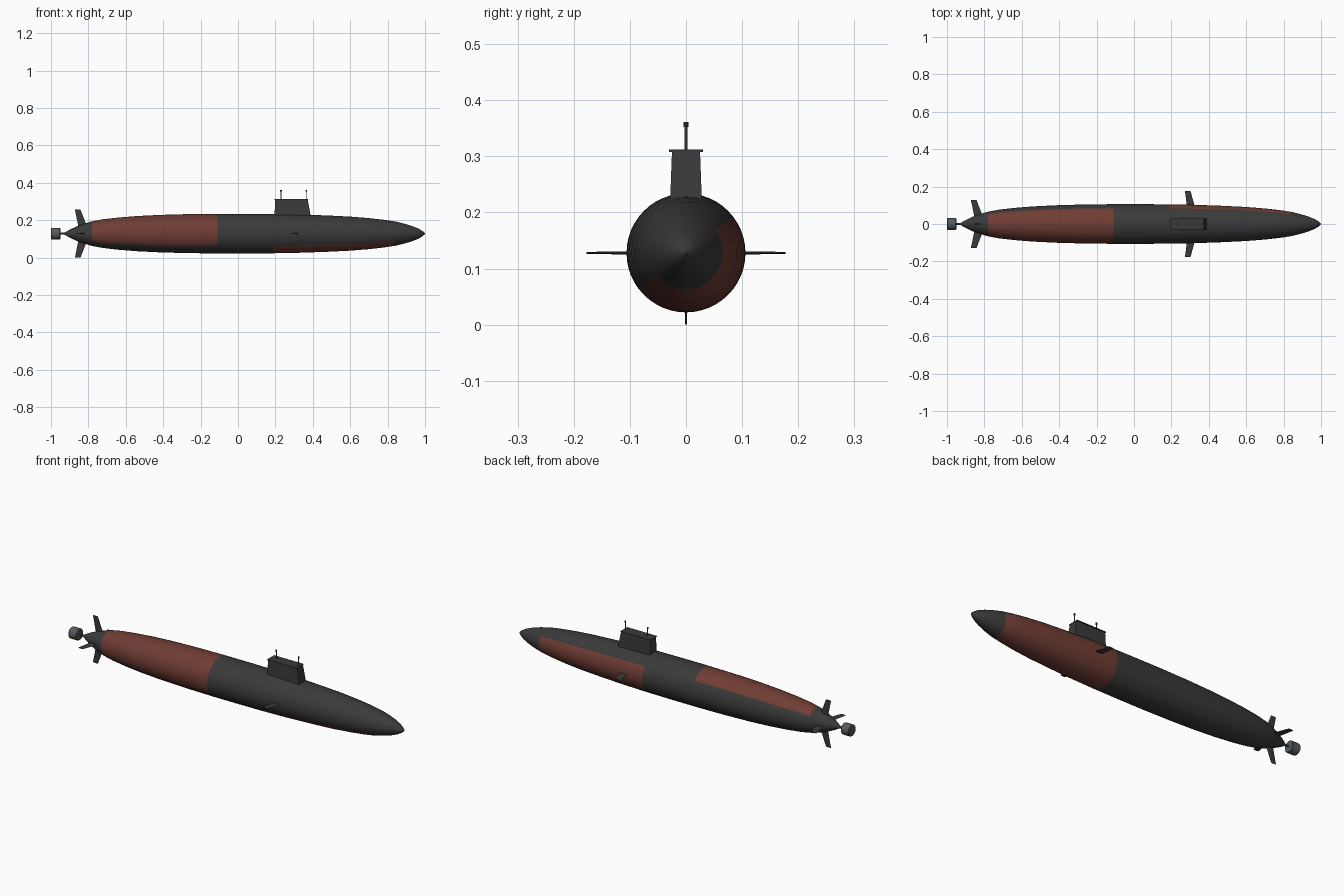
import bpy, bmesh, math
from mathutils import Vector

if "Cube" in bpy.data.objects:
    bpy.data.objects.remove(bpy.data.objects["Cube"])

AXIS = 0.128  # height of the hull centreline


def material(name, rgb):
    m = bpy.data.materials.new(name)
    m.use_nodes = True
    m.diffuse_color = (*rgb, 1)
    m.node_tree.nodes["Principled BSDF"].inputs["Base Color"].default_value = (*rgb, 1)
    return m


DARK = material("dark_grey", (0.042, 0.042, 0.042))
RED = material("hull_red", (0.16, 0.046, 0.034))
STEEL = material("steel_grey", (0.09, 0.105, 0.12))


def finish(name, bm, mats, smooth=True):
    bmesh.ops.recalc_face_normals(bm, faces=bm.faces)
    mesh = bpy.data.meshes.new(name)
    bm.to_mesh(mesh)
    bm.free()
    for m in mats:
        mesh.materials.append(m)
    ob = bpy.data.objects.new(name, mesh)
    bpy.context.collection.objects.link(ob)
    if smooth:
        bpy.ops.object.select_all(action='DESELECT')
        ob.select_set(True)
        bpy.context.view_layer.objects.active = ob
        bpy.ops.object.shade_smooth_by_angle(angle=math.radians(35))
    return ob


def loft(bm, sections):
    """Skin a list of equal closed loops and cap both ends."""
    rings = [[bm.verts.new(p) for p in s] for s in sections]
    n = len(rings[0])
    for a, b in zip(rings, rings[1:]):
        for i in range(n):
            bm.faces.new((a[i], a[(i + 1) % n], b[(i + 1) % n], b[i]))
    bm.faces.new(rings[0])
    bm.faces.new(rings[-1])


def turned(profile, sides):
    """Body of revolution along x through the hull centreline."""
    bm = bmesh.new()
    angles = [2 * math.pi * i / sides for i in range(sides)]
    loft(bm, [[(x, r * math.cos(a), AXIS + r * math.sin(a)) for a in angles]
              for x, r in profile])
    return bm


# Hull, with a red panel on each of two opposite half shells
profile = [(-0.93, 0.004), (-0.9, 0.021), (-0.86, 0.04), (-0.82, 0.054), (-0.78, 0.066),
           (-0.72, 0.077), (-0.64, 0.086), (-0.54, 0.094), (-0.42, 0.1), (-0.28, 0.104),
           (-0.11, 0.106), (0.05, 0.106), (0.19, 0.105), (0.34, 0.102), (0.48, 0.097),
           (0.6, 0.091), (0.7, 0.083), (0.78, 0.074), (0.84, 0.065), (0.89, 0.053),
           (0.93, 0.041), (0.965, 0.027), (0.988, 0.013), (1.0, 0.002)]
bm = turned(profile, 48)
tilt = math.radians(127.5)
for f in bm.faces:
    c = f.calc_center_median()
    side = c.y * math.cos(tilt) + (c.z - AXIS) * math.sin(tilt)
    aft = -0.78 < c.x < -0.11 and side > 0
    fore = 0.19 < c.x < 0.84 and side < 0
    f.material_index = int(aft or fore)
finish("hull", bm, [DARK, RED])

# Propeller shaft and drum
finish("propeller_shaft", turned([(-0.96, 0.004), (-0.92, 0.006)], 12), [DARK])
finish("propeller_drum", turned([(-1.0, 0.028), (-0.996, 0.031), (-0.954, 0.031),
                                 (-0.95, 0.028)], 24), [STEEL])


def rect(x0, x1, half, z):
    return [(x0, -half, z), (x1, -half, z), (x1, half, z), (x0, half, z)]


# Sail with an overhanging top plate
bm = bmesh.new()
loft(bm, [rect(0.195, 0.393, 0.029, 0.2), rect(0.198, 0.373, 0.025, 0.309)])
finish("sail", bm, [DARK], False)
bm = bmesh.new()
loft(bm, [rect(0.196, 0.374, 0.03, 0.308), rect(0.196, 0.374, 0.03, 0.312)])
finish("sail_top_plate", bm, [DARK], False)


# Masts with small heads
def upright(name, x, r, z0, z1, mat):
    bm = bmesh.new()
    angles = [2 * math.pi * i / 10 for i in range(10)]
    loft(bm, [[(x + r * math.cos(a), r * math.sin(a), z) for a in angles] for z in (z0, z1)])
    finish(name, bm, [mat])


for label, x in (("aft", 0.23), ("fore", 0.365)):
    upright(label + "_mast", x, 0.0025, 0.3, 0.355, STEEL)
    upright(label + "_mast_head", x, 0.0045, 0.352, 0.361, DARK)


# Swept fins: a thin diamond-like foil from root to tip along a direction
def fin(name, out, root, tip, thick):
    out = Vector(out)
    across = out.cross(Vector((1, 0, 0)))
    bm = bmesh.new()
    sections = []
    for (x0, x1, reach), t in ((root, thick), (tip, thick * 0.6)):
        base = Vector((0, 0, AXIS)) + out * reach
        foil = [(0, 0), (0.35, -0.6), (0.7, -1), (1, 0), (0.7, 1), (0.35, 0.6)]
        sections.append([base + Vector((x0 + (x1 - x0) * u, 0, 0)) + across * v * t
                         for u, v in foil])
    loft(bm, sections)
    finish(name, bm, [DARK])


for label, y in (("left", 1), ("right", -1)):
    fin(label + "_bow_plane", (0, y, 0), (0.284, 0.326, 0.09), (0.272, 0.302, 0.177), 0.003)
    fin(label + "_stern_plane", (0, y, 0), (-0.85, -0.8, 0.02), (-0.872, -0.842, 0.128), 0.003)
for label, z in (("upper", 1), ("lower", -1)):
    fin(label + "_rudder", (0, 0, z), (-0.85, -0.8, 0.02), (-0.872, -0.842, 0.128), 0.003)
